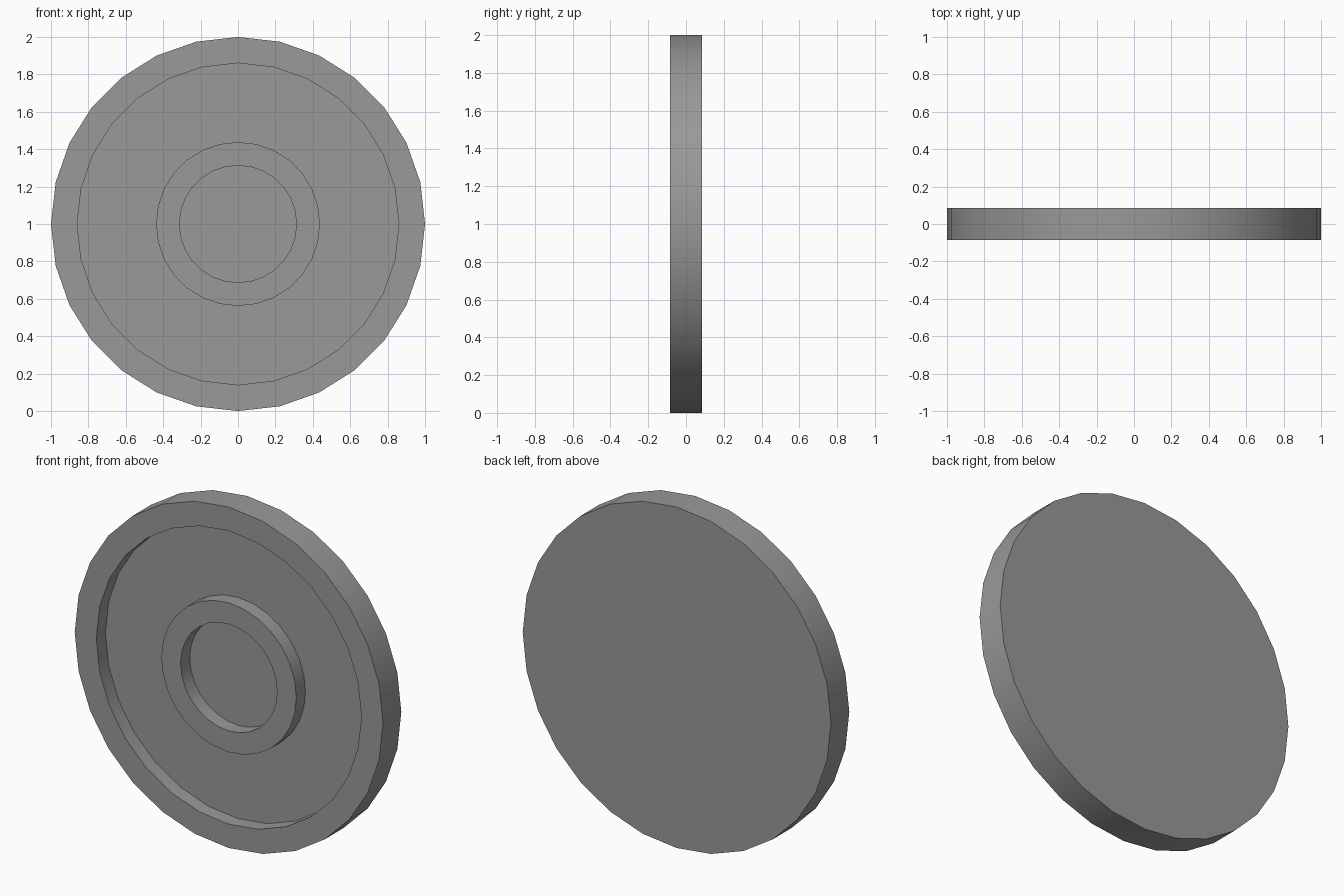
import bpy
import bmesh
import math

SIDES = 28
HALF = 0.085   # half thickness of the disc
FLOOR = 0.0    # depth of the recessed face

cube = bpy.data.objects.get("Cube")
if cube:
    bpy.data.objects.remove(cube, do_unlink=True)

# Single grey material
grey = bpy.data.materials.new("plain grey")
grey.use_nodes = True
color = (0.32, 0.32, 0.32, 1.0)
grey.diffuse_color = color
grey.node_tree.nodes["Principled BSDF"].inputs["Base Color"].default_value = color


def turned(name, profile, cap_ends):
    """Turn a (radius, y) profile about the y axis through the disc centre."""
    bm = bmesh.new()
    rings = []
    for radius, y in profile:
        ring = []
        for i in range(SIDES):
            a = math.tau * i / SIDES
            ring.append(bm.verts.new((radius * math.cos(a), y, 1 + radius * math.sin(a))))
        rings.append(ring)
    for inner, outer in zip(rings, rings[1:]):
        for i in range(SIDES):
            j = (i + 1) % SIDES
            bm.faces.new((inner[i], inner[j], outer[j], outer[i]))
    if cap_ends:
        bm.faces.new(rings[0])
        bm.faces.new(rings[-1])
    bmesh.ops.recalc_face_normals(bm, faces=bm.faces)
    mesh = bpy.data.meshes.new(name)
    bm.to_mesh(mesh)
    bm.free()
    mesh.materials.append(grey)
    obj = bpy.data.objects.new(name, mesh)
    bpy.context.collection.objects.link(obj)
    bpy.ops.object.select_all(action="DESELECT")
    obj.select_set(True)
    bpy.context.view_layer.objects.active = obj
    bpy.ops.object.shade_smooth_by_angle(angle=math.radians(30))
    return obj


# Dished disc with a raised rim and a flat back
turned("rimmed_disc",
       [(0.86, FLOOR), (0.86, -HALF), (1, -HALF), (1, HALF)], True)

# Raised ring in the middle, level with the rim
turned("centre_ring",
       [(0.313, FLOOR), (0.313, -HALF), (0.438, -HALF), (0.438, FLOOR)], False)
